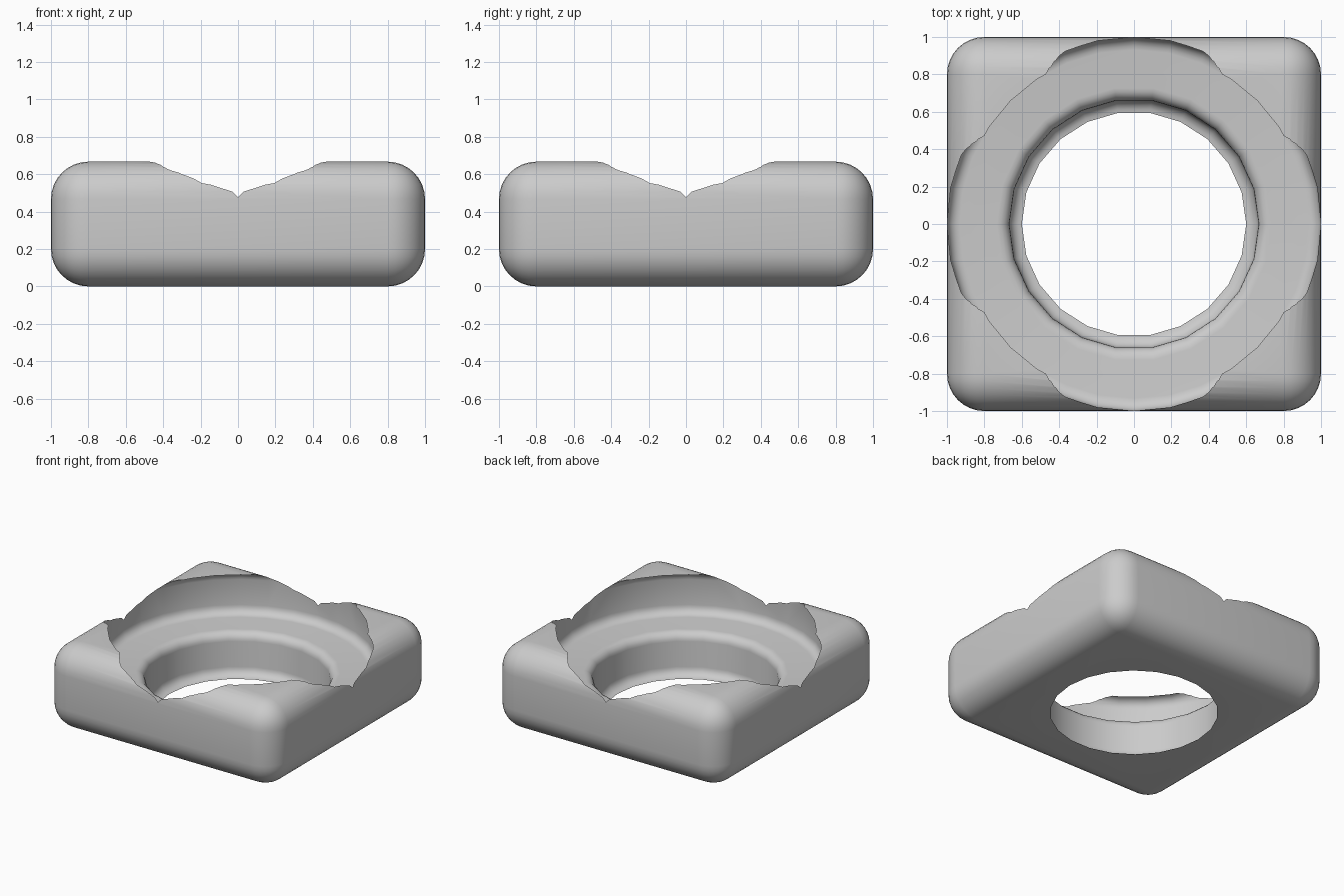
import bpy
import bmesh
from math import cos, sin, pi, radians
from mathutils import Vector

cube = bpy.data.objects.get("Cube")
if cube:
    bpy.data.objects.remove(cube, do_unlink=True)

HEIGHT = 2 / 3
FLOOR = HEIGHT / 2
FILLET = HEIGHT / 10
EDGE = 0.2

grey = bpy.data.materials.new("plain grey")
grey.use_nodes = True
color = (0.6, 0.6, 0.6, 1)
grey.diffuse_color = color
grey.node_tree.nodes["Principled BSDF"].inputs["Base Color"].default_value = color


def add_object(name, bm):
    mesh = bpy.data.meshes.new(name)
    bmesh.ops.recalc_face_normals(bm, faces=bm.faces)
    bm.to_mesh(mesh)
    bm.free()
    mesh.materials.append(grey)
    obj = bpy.data.objects.new(name, mesh)
    bpy.context.collection.objects.link(obj)
    return obj


def arc(r, z, start, end, steps=5):
    """Quarter fillet in the radius/height plane, angles in degrees."""
    angles = [radians(start + (end - start) * i / steps) for i in range(steps + 1)]
    return [(r + FILLET * cos(a), z + FILLET * sin(a)) for a in angles]


def turned(name, profile, sides):
    """Closed solid turned around z from a radius/height profile."""
    bm = bmesh.new()
    rings = [[bm.verts.new((r * cos(2 * pi * i / sides), r * sin(2 * pi * i / sides), z))
              for i in range(sides)] for r, z in profile]
    for low, high in zip(rings, rings[1:]):
        for i in range(sides):
            j = (i + 1) % sides
            bm.faces.new((low[i], low[j], high[j], high[i]))
    bm.faces.new(rings[0])
    bm.faces.new(rings[-1])
    obj = add_object(name, bm)
    obj.hide_render = True
    return obj


# Rounded square block
bm = bmesh.new()
bmesh.ops.create_cube(bm, size=2)
bmesh.ops.scale(bm, vec=Vector((1, 1, HEIGHT / 2)), verts=bm.verts)
bmesh.ops.translate(bm, vec=Vector((0, 0, HEIGHT / 2)), verts=bm.verts)
bmesh.ops.bevel(bm, geom=bm.edges[:], offset=EDGE, segments=8, profile=0.5, affect='EDGES')
block = add_object("socket_block", bm)

# Wide round recess, rounded at its floor and drawn in at its rim
rim = 0.999 - FILLET
recess = turned("recess_cutter",
                arc(rim, FLOOR + FILLET, -90, 0)
                + arc(rim, HEIGHT - FILLET, 0, 90)
                + [(rim, HEIGHT + 0.2)], 32)

# Through hole: lip at the bottom, straight wall, rounded upper edge
hole = turned("hole_cutter",
              [(0.6, -0.1)]
              + arc(0.6, FILLET, -90, 0)
              + arc(HEIGHT + FILLET, FLOOR - FILLET, 180, 90)
              + [(HEIGHT + FILLET, FLOOR + 0.1)], 22)

bpy.context.view_layer.objects.active = block
for cutter in (recess, hole):
    cut = block.modifiers.new("cut", 'BOOLEAN')
    cut.operation = 'DIFFERENCE'
    cut.solver = 'EXACT'
    cut.object = cutter
    bpy.ops.object.modifier_apply(modifier=cut.name)
    bpy.data.objects.remove(cutter, do_unlink=True)

# Smooth rounds, crisp cut edges
bpy.ops.object.select_all(action='DESELECT')
block.select_set(True)
bpy.ops.object.shade_smooth_by_angle(angle=radians(30))
